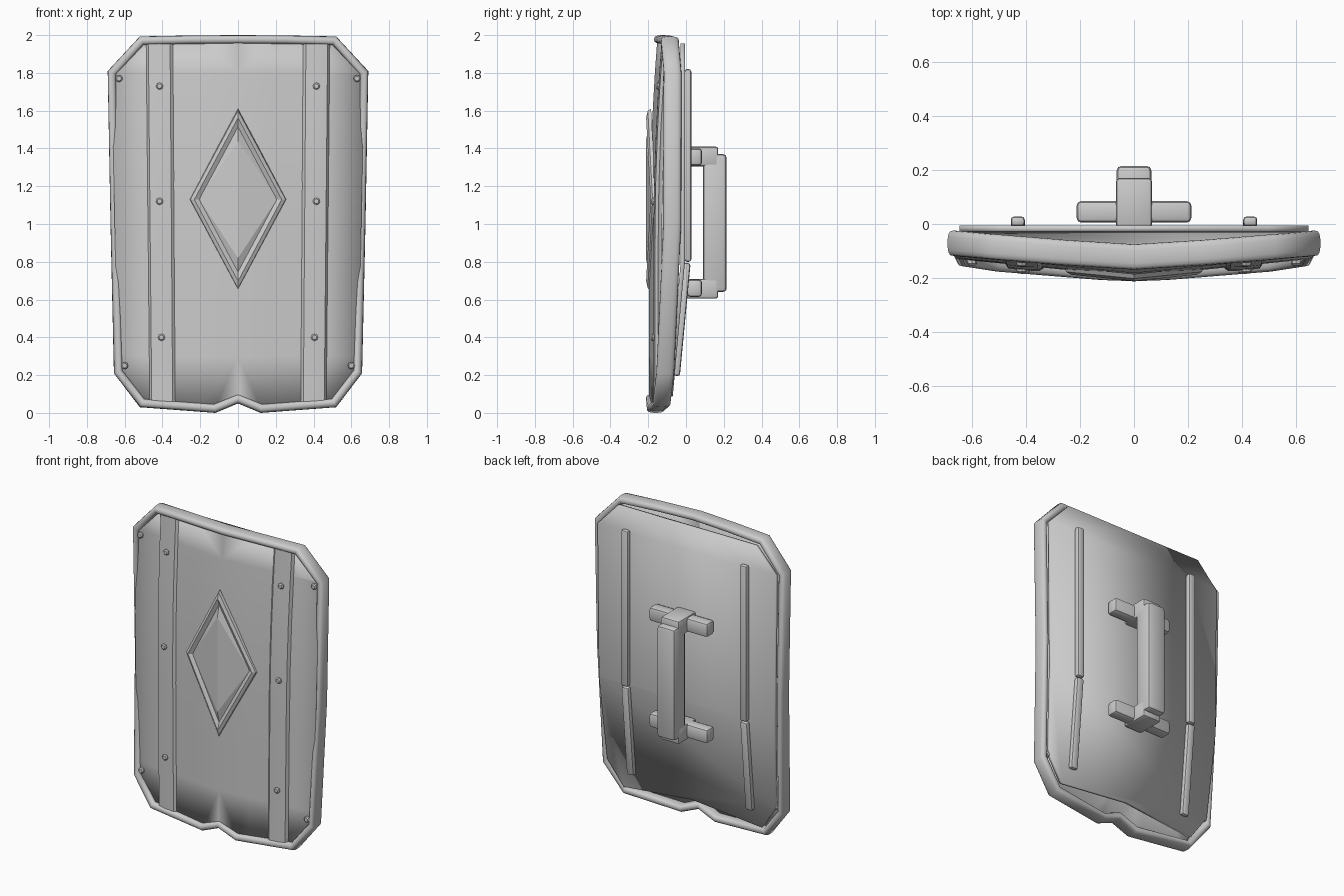
import bpy, bmesh, math
from mathutils import Vector, Matrix

if "Cube" in bpy.data.objects:
    bpy.data.objects.remove(bpy.data.objects["Cube"])


def finish(name, bm, angle=35):
    me = bpy.data.meshes.new(name)
    bm.to_mesh(me)
    bm.free()
    ob = bpy.data.objects.new(name, me)
    bpy.context.collection.objects.link(ob)
    bpy.ops.object.select_all(action='DESELECT')
    ob.select_set(True)
    bpy.context.view_layer.objects.active = ob
    bpy.ops.object.shade_smooth_by_angle(angle=math.radians(angle))
    return ob


def mirrored(half):
    """Right half listed top to bottom -> closed loop, counter-clockwise from the front."""
    right = half[::-1]
    left = [(-x, z) for x, z in half if x > 0]
    return right + left


def miters(loop):
    pts = [Vector(p) for p in loop]
    out = []
    for i, p in enumerate(pts):
        a = (p - pts[i - 1]).normalized()
        b = (pts[(i + 1) % len(pts)] - p).normalized()
        n1, n2 = Vector((-a.y, a.x)), Vector((-b.y, b.x))
        out.append((p, (n1 + n2) / (1 + n1.dot(n2))))
    return out


def sheet(name, loop, y_of, xcuts, zcuts, thick):
    """Flat outline cut into a grid, then bent along y and thickened backwards."""
    bm = bmesh.new()
    bm.faces.new([bm.verts.new((x, 0, z)) for x, z in loop])
    for cuts, axis in ((xcuts, Vector((1, 0, 0))), (zcuts, Vector((0, 0, 1)))):
        for c in cuts:
            bmesh.ops.bisect_plane(bm, geom=bm.verts[:] + bm.edges[:] + bm.faces[:],
                                   plane_co=axis * c, plane_no=axis)
    for v in bm.verts:
        v.co.y = y_of(v.co.x, v.co.z)
    ob = finish(name, bm, 25)
    mod = ob.modifiers.new("thickness", 'SOLIDIFY')
    mod.thickness = thick
    mod.offset = -1
    return ob


def box(name, center, size, bevel, tilt=0):
    bm = bmesh.new()
    bmesh.ops.create_cube(bm, size=1, matrix=Matrix.Diagonal((*size, 1)))
    bmesh.ops.bevel(bm, geom=bm.edges[:], offset=bevel, segments=2, profile=0.5, affect='EDGES')
    bm.transform(Matrix.Translation(center) @ Matrix.Rotation(tilt, 4, 'X'))
    return finish(name, bm)


def panel_y(x, z):
    return -0.195 + 0.1 * abs(x) + 0.045 * (max(0, z - 0.9) / 1.1) ** 2


def rim_y(x, z):
    return -0.122 + 0.05 * (abs(x) / 0.68) ** 1.15 - 0.045 * max(0, 1 - z)


OUTLINE = mirrored([(0, 2.0), (0.26, 1.998), (0.52, 1.993), (0.69, 1.81), (0.675, 1.0),
                    (0.657, 0.21), (0.52, 0.03), (0.12, 0.0), (0, 0.05)])

# Rounded rim swept around the outline
bm = bmesh.new()
N = 16
rings = []
for p, m in miters(OUTLINE):
    ring = []
    for k in range(N):
        t = 2 * math.pi * k / N
        c, s = math.cos(t), math.sin(t)
        c, s = math.copysign(abs(c) ** 0.7, c), math.copysign(abs(s) ** 0.7, s)
        q = p + m * (0.023 - 0.023 * c)
        ring.append(bm.verts.new((q.x, rim_y(p.x, p.y) + 0.047 * s, q.y)))
    rings.append(ring)
for i, r in enumerate(rings):
    r2 = rings[(i + 1) % len(rings)]
    for k in range(N):
        j = (k + 1) % N
        bm.faces.new((r[k], r[j], r2[j], r2[k]))
bmesh.ops.recalc_face_normals(bm, faces=bm.faces[:])
finish("rim", bm, 50)

# Bowed front panel
inner = [tuple(p + m * 0.022) for p, m in miters(OUTLINE)]
sheet("front_panel", inner, panel_y, [-0.45, -0.2, 0, 0.2, 0.45],
      [0.3 * i for i in range(1, 7)], 0.015)

# Raised vertical bands on the front
for side, label in ((1, "right"), (-1, "left")):
    def band_y(x, z, s=side):
        u = abs(x) / (0.96 + 0.02 * z)
        return panel_y(x, z) - (0.016 if 0.355 < u < 0.475 else -0.004)
    loop = [(0.34, 0.06), (0.49, 0.06), (0.49, 1.96), (0.34, 1.96)]
    if side < 0:
        loop = [(-x, z) for x, z in loop][::-1]
    loop = [(x * (0.96 + 0.02 * z), z) for x, z in loop]
    bm = bmesh.new()
    rows = []
    for i in range(9):
        z = 0.06 + 1.9 * i / 8
        k = side * (0.96 + 0.02 * z)
        rows.append([bm.verts.new((u * k, panel_y(u * k, z) - h, z)) for u, h in
                     ((0.34, -0.005), (0.36, 0.013), (0.42, 0.018), (0.475, 0.016), (0.49, -0.005))])
    for a, b in zip(rows, rows[1:]):
        for j in range(4):
            f = (a[j], a[j + 1], b[j + 1], b[j])
            bm.faces.new(f if side > 0 else f[::-1])
    finish("front_band_" + label, bm, 25)

# Rivets: x, z, how far they reach behind the panel
for x, z, back in ((0.63, 1.77, 0.02), (0.415, 1.73, 0.02), (0.415, 1.12, 0.02),
                   (0.405, 0.4, 0.02), (0.6, 0.25, 0.075)):
    for s in (1, -1):
        lift = 0.03 if x < 0.5 else 0.018
        bm = bmesh.new()
        d = lift + back
        bmesh.ops.create_cone(bm, cap_ends=True, segments=8, radius1=0.019, radius2=0.019, depth=d)
        caps = [e for e in bm.edges if abs(e.verts[0].co.z - e.verts[1].co.z) < 1e-4]
        bmesh.ops.bevel(bm, geom=caps, offset=0.006, segments=1, affect='EDGES')
        y = panel_y(x, z) - lift + d / 2
        bm.transform(Matrix.Translation((s * x, y, z)) @ Matrix.Rotation(math.pi / 2, 4, 'X'))
        finish("rivet", bm)

# Diamond emblem: framed border with a ridged centre
bm = bmesh.new()
Z0 = 1.13


def ring(scale, lift):
    pts = ((0, 0.48), (-0.257, 0), (0, -0.48), (0.257, 0))
    return [bm.verts.new((x * scale, panel_y(x * scale, Z0) - lift, Z0 + z * scale)) for x, z in pts]


loops = [ring(1, -0.008), ring(0.98, 0.009), ring(0.9, 0.018), ring(0.8, 0.003)]
for a, b in zip(loops, loops[1:]):
    for i in range(4):
        j = (i + 1) % 4
        bm.faces.new((a[i], a[j], b[j], b[i]))
top, left, bottom, right = loops[-1]
p, q = [bm.verts.new((0, panel_y(0, Z0) - 0.02, Z0 + dz)) for dz in (0.31, -0.31)]
for f in ((top, left, p), (p, left, q), (q, left, bottom),
          (top, p, right), (p, q, right), (q, bottom, right)):
    bm.faces.new(f)
finish("diamond_emblem", bm, 5)

# Back plate with a fold low down
sheet("back_plate", mirrored([(0, 1.955), (0.5, 1.955), (0.645, 1.8), (0.635, 0.8),
                              (0.61, 0.25), (0.5, 0.09), (0, 0.14)]),
      lambda x, z: -0.028 - 0.09 * max(0, 0.8 - z), [], [0.8], 0.022)

# Back rails, upper straight and lower tilted with the plate
for s, label in ((1, "right"), (-1, "left")):
    box("upper_rail_" + label, (s * 0.43, 0.01, 1.31), (0.052, 0.036, 1.02), 0.013)
    box("lower_rail_" + label, (s * 0.43, -0.022, 0.495), (0.052, 0.036, 0.6), 0.013, -math.atan(0.095))

# Grip with two mounts
for z, e, label in ((1.355, 1, "upper"), (0.66, -1, "lower")):
    box(label + "_crossbar", (0, 0.045, z), (0.425, 0.08, 0.092), 0.018)
    box(label + "_grip_mount", (0, 0.078, z + e * 0.003), (0.135, 0.185, 0.105), 0.015)
box("grip", (0, 0.153, 1.005), (0.13, 0.125, 0.73), 0.02)
